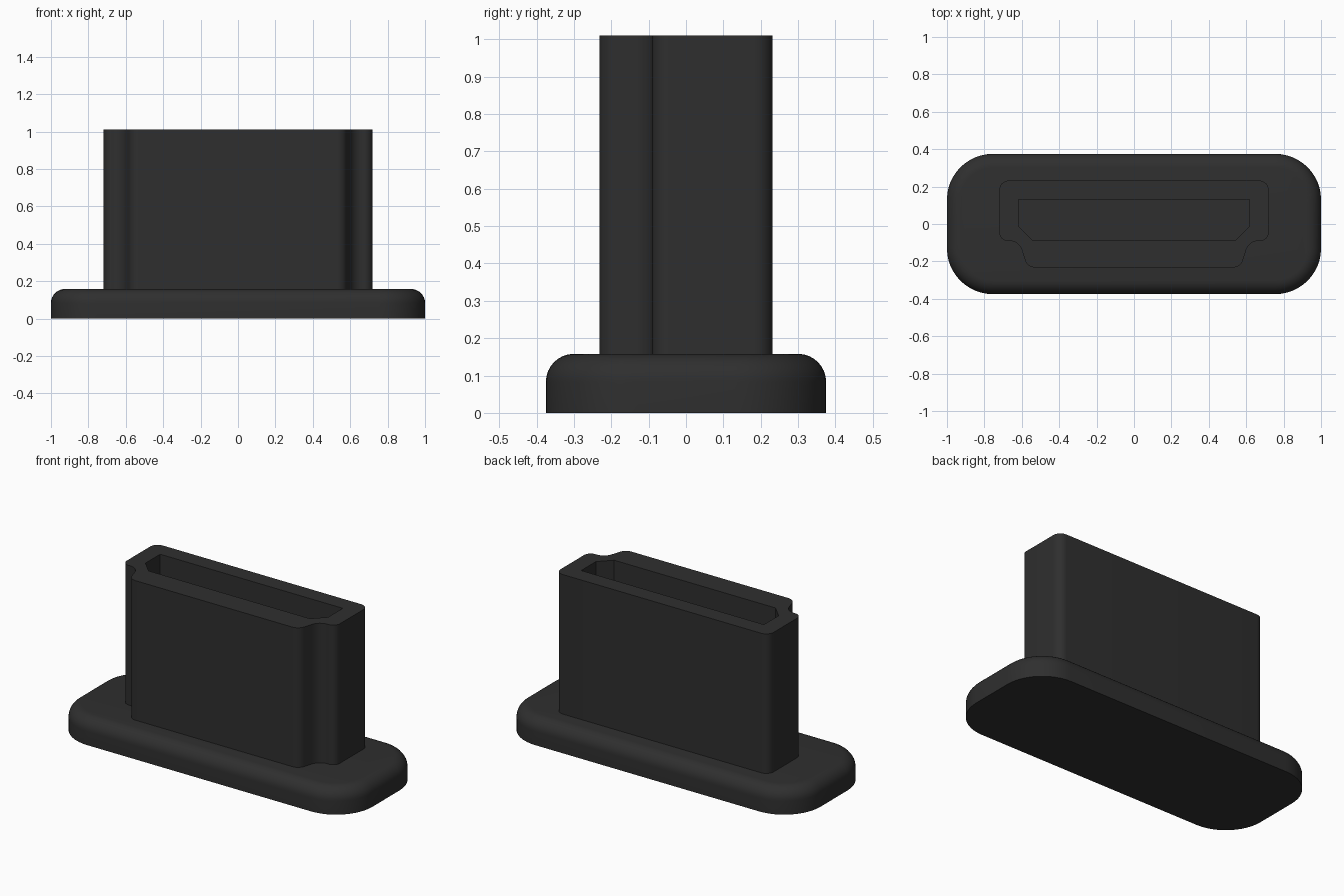
import bpy, bmesh, math
from mathutils import Vector

if "Cube" in bpy.data.objects:
    bpy.data.objects.remove(bpy.data.objects["Cube"])

BASE_TOP, PLUG_TOP = 0.158, 1.01

rubber = bpy.data.materials.new("dark rubber")
rubber.diffuse_color = (0.028, 0.028, 0.028, 1)
rubber.use_nodes = True
rubber.node_tree.nodes["Principled BSDF"].inputs["Base Color"].default_value = rubber.diffuse_color


def fillet(corners, steps=8):
    """Round each (x, y, radius) corner of a closed polygon with an arc."""
    out = []
    for i, (x, y, r) in enumerate(corners):
        p = Vector((x, y))
        if r == 0:
            out.append(p)
            continue
        a = (Vector(corners[i - 1][:2]) - p).normalized()
        b = (Vector(corners[(i + 1) % len(corners)][:2]) - p).normalized()
        half = a.angle(b) / 2
        centre = p + (a + b).normalized() * (r / math.sin(half))
        start = p + a * (r / math.tan(half)) - centre
        end = p + b * (r / math.tan(half)) - centre
        turn = start.angle_signed(end)
        for k in range(steps + 1):
            t = -turn * k / steps  # angle_signed is clockwise positive
            c, s = math.cos(t), math.sin(t)
            out.append(centre + Vector((start.x * c - start.y * s,
                                        start.x * s + start.y * c)))
    return out


def mirrored(half):
    """Close a right-hand profile (front to back) with its mirror image."""
    return half + [(-x, y, r) for x, y, r in reversed(half)]


def ring(bm, points, z):
    return [bm.verts.new((p.x, p.y, z)) for p in points]


def bridge(bm, a, b):
    for i in range(len(a)):
        j = (i + 1) % len(a)
        bm.faces.new((a[i], a[j], b[j], b[i]))


def finish(bm, name):
    bmesh.ops.recalc_face_normals(bm, faces=bm.faces[:])
    mesh = bpy.data.meshes.new(name)
    bm.to_mesh(mesh)
    bm.free()
    mesh.materials.append(rubber)
    obj = bpy.data.objects.new(name, mesh)
    bpy.context.collection.objects.link(obj)
    bpy.ops.object.select_all(action='DESELECT')
    obj.select_set(True)
    bpy.context.view_layer.objects.active = obj
    bpy.ops.object.shade_smooth_by_angle(angle=math.radians(35))


# Base flange: rounded rectangle with a rounded upper edge
EDGE = 0.075
levels = [(0, 0)]
for k in range(9):
    t = math.pi / 2 * k / 8
    levels.append((EDGE * (1 - math.cos(t)), BASE_TOP - EDGE + EDGE * math.sin(t)))
bm = bmesh.new()
rings = []
for inset, z in levels:
    x, y, r = 1 - inset, 0.375 - inset, 0.245 - inset
    rings.append(ring(bm, fillet(mirrored([(x, -y, r), (x, y, r)]), 12), z))
for low, high in zip(rings, rings[1:]):
    bridge(bm, low, high)
bm.faces.new(rings[0])
bm.faces.new(rings[-1])
finish(bm, "base_flange")

# Plug: stepped outer shell around a chamfered hollow
shell = fillet(mirrored([(0.57, -0.232, 0.055), (0.615, -0.09, 0.07),
                         (0.72, -0.09, 0.045), (0.72, 0.232, 0.05)]))
hollow = fillet(mirrored([(0.545, -0.085, 0), (0.617, -0.012, 0), (0.617, 0.13, 0)]))
bm = bmesh.new()
shell_low, shell_high = ring(bm, shell, BASE_TOP - 0.01), ring(bm, shell, PLUG_TOP)
hollow_low, hollow_high = ring(bm, hollow, BASE_TOP + 0.002), ring(bm, hollow, PLUG_TOP)
bridge(bm, shell_low, shell_high)
bridge(bm, hollow_low, hollow_high)
bm.faces.new(shell_low)
bm.faces.new(hollow_low)
# Rim between shell and hollow
rim = [bm.edges.get((loop[i - 1], loop[i]))
       for loop in (shell_high, hollow_high) for i in range(len(loop))]
bmesh.ops.triangle_fill(bm, edges=rim, use_beauty=True, normal=(0, 0, 1))
finish(bm, "plug")
